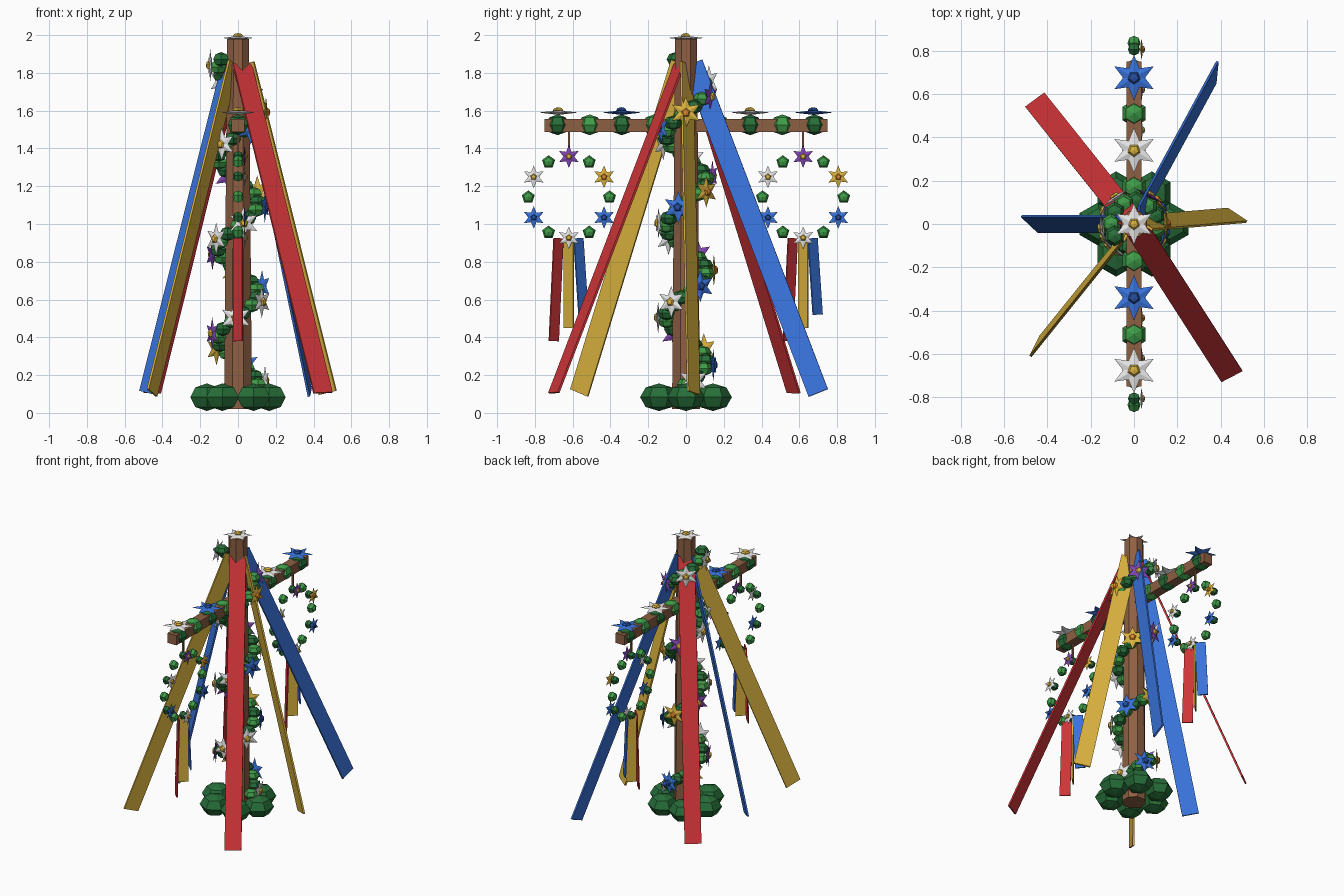
import bpy, bmesh, math
from mathutils import Vector, Matrix

if "Cube" in bpy.data.objects:
    bpy.data.objects.remove(bpy.data.objects["Cube"])


def colour(name, rgb):
    m = bpy.data.materials.new(name)
    m.diffuse_color = (*rgb, 1)
    m.use_nodes = True
    m.node_tree.nodes["Principled BSDF"].inputs["Base Color"].default_value = m.diffuse_color
    return m


BROWN = colour("wood brown", (0.27, 0.115, 0.055))
DARK = colour("dark green", (0.02, 0.155, 0.04))
LIGHT = colour("light green", (0.05, 0.33, 0.065))
WHITE = colour("white", (0.8, 0.8, 0.8))
BLUE = colour("blue", (0.04, 0.17, 0.7))
NAVY = colour("deep blue", (0.02, 0.08, 0.36))
YELLOW = colour("yellow", (0.72, 0.46, 0.05))
ORANGE = colour("orange", (0.78, 0.26, 0.03))
PURPLE = colour("purple", (0.22, 0.06, 0.45))
RED = colour("red", (0.62, 0.035, 0.04))
CENTRE = {WHITE: YELLOW, BLUE: NAVY, YELLOW: ORANGE, PURPLE: YELLOW}


def finish(name, bm, *mats):
    bmesh.ops.recalc_face_normals(bm, faces=bm.faces)
    mesh = bpy.data.meshes.new(name)
    bm.to_mesh(mesh)
    bm.free()
    for m in mats:
        mesh.materials.append(m)
    ob = bpy.data.objects.new(name, mesh)
    bpy.context.collection.objects.link(ob)
    return ob


def facing(loc, normal):
    return Matrix.Translation(loc) @ Vector(normal).to_track_quat('Z', 'Y').to_matrix().to_4x4()


def blob(name, loc, r, rz, mat, sides=6, normal=(0, 0, 1)):
    """Low-poly leaf clump."""
    bm = bmesh.new()
    bmesh.ops.create_uvsphere(bm, u_segments=sides, v_segments=4, radius=1)
    bm.transform(facing(loc, normal) @ Matrix.Diagonal((r, r, rz, 1)))
    return finish(name, bm, mat)


def flower(name, loc, normal, r, mat):
    """Six-pointed star with a domed centre."""
    bm = bmesh.new()
    ring = []
    for i in range(12):
        a, d = math.pi / 2 + i * math.pi / 6, (r if i % 2 == 0 else r * 0.48)
        ring.append(bm.verts.new((d * math.cos(a), d * math.sin(a), 0)))
    for h in (r * 0.12, -r * 0.12):
        tip = bm.verts.new((0, 0, h))
        for i in range(12):
            bm.faces.new((ring[i], ring[(i + 1) % 12], tip))
    star = set(bm.faces)
    bmesh.ops.create_uvsphere(
        bm, u_segments=5, v_segments=4, radius=1,
        matrix=Matrix.Translation((0, 0, r * 0.12)) @ Matrix.Diagonal((r * 0.29, r * 0.29, r * 0.15, 1)))
    for f in bm.faces:
        f.material_index = 0 if f in star else 1
    bm.transform(facing(loc, normal))
    return finish(name, bm, mat, CENTRE[mat])


def ribbon(name, top, end, across, width, mat, thick=0.012):
    """Straight flat strip between two points."""
    top, end = Vector(top), Vector(end)
    d = end - top
    z = d.normalized()
    x = Vector(across)
    x = (x - z * x.dot(z)).normalized()
    y = z.cross(x)
    rot = Matrix((x, y, z)).transposed().to_4x4()
    bm = bmesh.new()
    bmesh.ops.create_cube(bm, size=1)
    bm.transform(Matrix.Translation((top + end) / 2) @ rot @ Matrix.Diagonal((width, thick, d.length, 1)))
    return finish(name, bm, mat)


# Pole
bm = bmesh.new()
bmesh.ops.create_cone(bm, cap_ends=True, segments=8, radius1=0.08, radius2=0.063, depth=1.96,
                      matrix=Matrix.Translation((0, 0, 1.0)) @ Matrix.Rotation(math.pi / 8, 4, 'Z'))
finish("pole", bm, BROWN)
flower("pole_top_flower", (0, 0, 1.985), (0, 0, 1), 0.095, WHITE)

# Leafy base ring
for i in range(6):
    a = i * math.pi / 3
    blob("base_leaves", (0.165 * math.cos(a), 0.165 * math.sin(a), 0.083), 0.1, 0.073, DARK)

# Crossbar with leaves and flowers
bm = bmesh.new()
bmesh.ops.create_cube(bm, size=1)
bm.transform(Matrix.Translation((0, 0, 1.522)) @ Matrix.Diagonal((0.07, 1.5, 0.07, 1)))
finish("crossbar", bm, BROWN)
for s in (-1, 1):
    for k in range(1, 5):
        blob("crossbar_leaves", (0, s * 0.17 * k, 1.525), 0.062, 0.055, LIGHT if k % 2 else DARK)
for y, m in ((-0.675, WHITE), (-0.34, BLUE), (0.34, WHITE), (0.675, BLUE)):
    flower("crossbar_flower", (0, y, 1.59), (0, 0, 1), 0.105, m)

# Spiral garland
def spiral(z, r):
    a = (z - 1.59) / 0.48 * math.tau
    return Vector((r * math.cos(a), r * math.sin(a), z))


for i in range(42):
    z = 0.15 + i * 0.042
    blob("garland_leaves", spiral(z, 0.105), 0.048, 0.038, DARK if i % 2 else LIGHT)
for i in range(21):
    z = 0.17 + i * 0.0835
    p = spiral(z, 0.148)
    flower("garland_flower", p, (p.x, p.y, 0), 0.085, (WHITE, BLUE, YELLOW, PURPLE, WHITE)[i % 5])

# Hanging wreaths with short ribbons
AROUND = {90: PURPLE, 30: YELLOW, -30: BLUE, -90: WHITE, 210: BLUE, 150: WHITE}
for s in (-1, 1):
    yc, zc = s * 0.62, 1.142
    ribbon("wreath_cord", (0, yc, 1.5), (0, yc, 1.34), (1, 0, 0), 0.012, BROWN)
    for deg in range(-90, 270, 30):
        a = math.radians(deg)
        y, z = yc + 0.215 * math.cos(a), zc + 0.215 * math.sin(a)
        if deg in AROUND:
            blob("wreath_leaf", (0, y, z), 0.03, 0.028, DARK, 5, (1, 0, 0))
            flower("wreath_flower", (0.035, y, z), (1, 0, 0), 0.06, AROUND[deg])
        else:
            blob("wreath_leaf", (0, y, z), 0.036, 0.03, LIGHT, 5, (1, 0, 0))
    for dt, db, zb, m, side in ((-0.055, -0.08, 0.38, RED, -1), (0, 0, 0.45, YELLOW, 1),
                                (0.05, 0.077, 0.52, BLUE, -1)):
        ribbon("wreath_ribbon", (0, yc + dt, 0.925), (0, yc + db, zb), (1, side, 0), 0.07, m, 0.008)

# Long ribbons spreading from the pole: lower end, direction across the strip
LONG = (
    (0.475, 0.04, 0.09, -0.06, 0.02, YELLOW),
    (0.38, 0.70, 0.01, 0.10, 0.04, BLUE),
    (-0.455, 0.57, 0.09, 0.065, 0.0, RED),
    (-0.48, 0.0, 0.08, -0.075, -0.02, BLUE),
    (-0.455, -0.565, 0.045, 0.09, -0.04, YELLOW),
    (0.45, -0.70, 0.10, 0.05, 0.0, RED),
)
for x, y, wx, wy, wz, m in LONG:
    out = Vector((x, y, 0)).normalized() * 0.04
    ribbon("long_ribbon", (out.x, out.y, 1.85), (x, y, 0.106), (wx, wy, wz), 0.11, m)
